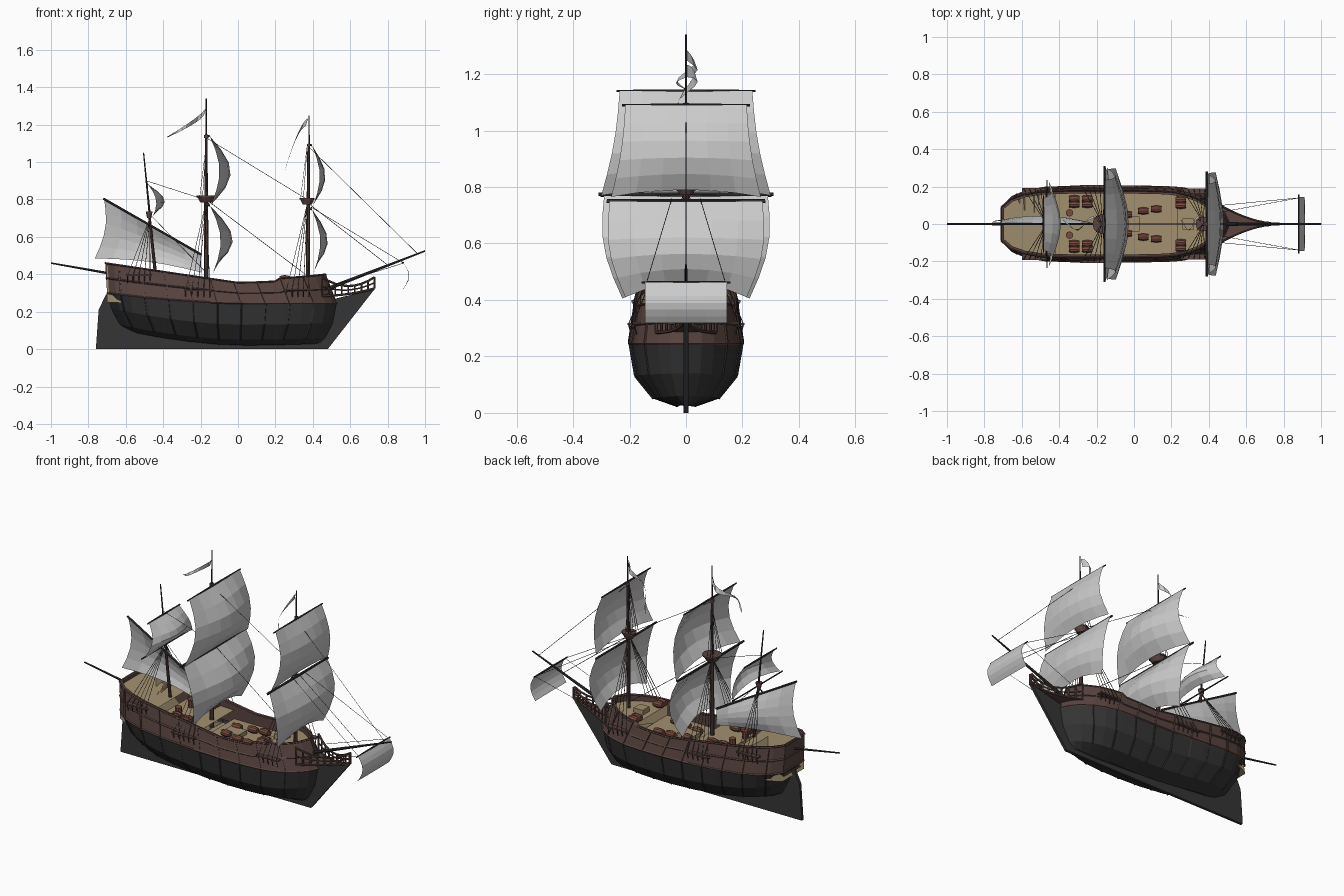
import bpy, bmesh, math
from mathutils import Vector

if "Cube" in bpy.data.objects:
    bpy.data.objects.remove(bpy.data.objects["Cube"])

def material(name, rgb):
    m = bpy.data.materials.new(name)
    m.diffuse_color = (*rgb, 1)
    m.use_nodes = True
    m.node_tree.nodes["Principled BSDF"].inputs["Base Color"].default_value = m.diffuse_color
    return m

BLACK = material("tarred_wood", (0.035, 0.035, 0.035))
BROWN = material("brown_wood", (0.10, 0.058, 0.05))
TAN = material("deck_wood", (0.36, 0.28, 0.16))
RED = material("barrel_wood", (0.19, 0.07, 0.05))
ROPE = material("rope", (0.05, 0.045, 0.04))
SAIL = material("canvas", (0.62, 0.62, 0.62))

def finish(name, bm, mat):
    bmesh.ops.recalc_face_normals(bm, faces=bm.faces)
    me = bpy.data.meshes.new(name)
    bm.to_mesh(me)
    bm.free()
    me.materials.append(mat)
    ob = bpy.data.objects.new(name, me)
    bpy.context.collection.objects.link(ob)
    return ob

def grid(name, rows, mat, closed=False, cap=False):
    bm = bmesh.new()
    vs = [[bm.verts.new(p) for p in r] for r in rows]
    n = len(rows[0])
    for a, b in zip(vs, vs[1:]):
        for i in range(n if closed else n - 1):
            j = (i + 1) % n
            bm.faces.new((a[i], a[j], b[j], b[i]))
    if cap:
        bm.faces.new(vs[0])
    return finish(name, bm, mat)

def rods(name, items, mat, n=8):
    """items: (start, end, radius[, end radius])"""
    bm = bmesh.new()
    for it in items:
        a, b = Vector(it[0]), Vector(it[1])
        d = b - a
        m = d.to_track_quat('Z', 'Y').to_matrix().to_4x4()
        m.translation = (a + b) / 2
        bmesh.ops.create_cone(bm, cap_ends=True, segments=n, radius1=it[2],
                              radius2=it[-1], depth=d.length, matrix=m)
    return finish(name, bm, mat)

def path(pts, r):
    return [(a, b, r) for a, b in zip(pts, pts[1:])]

def prism(name, pts, offset, mat):
    bm = bmesh.new()
    f = bm.faces.new([bm.verts.new(p) for p in pts])
    ext = bmesh.ops.extrude_face_region(bm, geom=[f])
    bmesh.ops.translate(bm, vec=offset, verts=[v for v in ext['geom'] if isinstance(v, bmesh.types.BMVert)])
    bmesh.ops.triangulate(bm, faces=[f for f in bm.faces if len(f.verts) > 4])
    return finish(name, bm, mat)

def boxes(name, items, mat):
    bm = bmesh.new()
    for c, s in items:
        vs = bmesh.ops.create_cube(bm, size=1)['verts']
        bmesh.ops.scale(bm, vec=s, verts=vs)
        bmesh.ops.translate(bm, vec=c, verts=vs)
    return finish(name, bm, mat)

# Hull lines: stern x, bow x, half width, stern width ratio, z at stern / middle / bow
LINES = [(-0.56, 0.44, 0.03, 0.1, 0.09, 0.02, 0.03), (-0.63, 0.47, 0.115, 0.1, 0.13, 0.05, 0.06),
         (-0.68, 0.51, 0.18, 0.25, 0.22, 0.13, 0.14), (-0.70, 0.53, 0.20, 0.48, 0.30, 0.245, 0.245),
         (-0.71, 0.47, 0.178, 0.5, 0.46, 0.355, 0.385)]
TS = [0, 0.04, 0.1, 0.18, 0.3, 0.45, 0.6, 0.7, 0.77, 0.79, 0.85, 0.9, 0.95, 0.98, 1]

def line_point(k, t):
    xs, xb, w, e, zs, zm, zb = LINES[k]
    if t < 0.35:
        y = e + (1 - e) * (1 - ((0.35 - t) / 0.35) ** 3.5) ** 0.7
    else:
        y = (1 - (max(0, t - 0.6) / 0.4) ** 3.5) ** 0.7
    z = zm + (zs - zm) * max(0, (0.6 - t) / 0.6) ** (1 if k == 4 else 1.8)
    z += (zb - zm) * (max(0, t - 0.55) / 0.45) ** 2
    if k == 4 and t > 0.78:
        z += 0.015
    return Vector((xs + (xb - xs) * t, y * w, z))

def hull_point(r, t, side=1):
    k = min(int(r), 3)
    p = line_point(k, t).lerp(line_point(k + 1, t), r - k)
    p.y *= side
    return p

def ring(r):
    return [hull_point(r, t) for t in TS] + [hull_point(r, t, -1) for t in TS[-2::-1]]

grid("lower_hull", [ring(k) for k in range(4)], BLACK, True, True)
top = ring(4)
inner = [Vector((-0.12 + (p.x + 0.12) * 0.975, p.y * 0.91, p.z)) for p in top]
grid("bulwark", [ring(3), ring(3.5), top, inner, [Vector((p.x, p.y, 0.27)) for p in inner]], BROWN, True)

# Keel, rudder and raked stem in one thin blade
blade = [(-0.76, 0), (0.48, 0), (0.73, 0.32), (0.52, 0.27), (0.3, 0.1), (-0.5, 0.12), (-0.66, 0.27),
         (-0.705, 0.295), (-0.745, 0.21)]
prism("keel_and_stem", [(x, -0.008, z) for x, z in blade], (0, 0.016, 0), BLACK)

# Wales and vertical riders on the hull sides
trim = []
for r in (3, 3.5, 4):
    pts = ring(r)
    trim += path(pts + pts[:1], 0.005)
for s in (1, -1):
    for i in range(9):
        t = 0.06 + i * 0.105
        trim += path([hull_point(r, t, s) for r in (3, 3.5, 4)], 0.006)
rods("wales_and_riders", trim, BROWN, 4)
rods("lower_riders", [seg for s in (1, -1) for i in range(9) for seg in
     path([hull_point(r, 0.06 + i * 0.105, s) for r in (1, 2, 3)], 0.004)], BLACK, 4)

# Decks: blocks whose outline follows the bulwark
def deck(name, x0, x1, z0, z1):
    side = []
    for i in range(9):
        x = x0 + (x1 - x0) * i / 8
        p = line_point(4, min(1, max(0, (x + 0.71) / 1.18)))
        side.append((x, p.y * 0.95, z0 + (z1 - z0) * i / 8))
    rows = []
    for f in (1, -1):
        rows.append([(x, y * f, z) for x, y, z in side])
    low = [[(x, y * f, 0.25) for x, y, z in side] for f in (-1, 1)]
    ob = grid(name, rows + low, TAN)
    bm = bmesh.new()
    bm.from_mesh(ob.data)
    bmesh.ops.holes_fill(bm, edges=[e for e in bm.edges if e.is_boundary], sides=0)
    bm.to_mesh(ob.data)
    bm.free()

deck("poop_deck", -0.70, -0.42, 0.445, 0.402)
deck("quarter_deck", -0.42, -0.14, 0.352, 0.345)
deck("waist_deck", -0.14, 0.23, 0.295, 0.295)
deck("forecastle_deck", 0.23, 0.455, 0.355, 0.365)

# Barrels, lying and upright
cargo = []
for s in (1, -1):
    for x, y, z in [(-0.32, 0.135, 0.37), (-0.32, 0.105, 0.37), (-0.25, 0.135, 0.367), (-0.25, 0.105, 0.367),
                    (0.05, 0.07, 0.317), (0.12, 0.08, 0.317), (0.25, 0.13, 0.375), (0.25, 0.1, 0.375), (-0.04, 0.05, 0.317)]:
        a, m, b = (x - 0.028, y * s, z), (x, y * s, z), (x + 0.028, y * s, z)
        cargo += [(a, m, 0.016, 0.021), (m, b, 0.021, 0.016)]
    cargo.append(((-0.345, 0.06 * s, 0.35), (-0.345, 0.06 * s, 0.395), 0.02))
rods("barrels", cargo, RED, 10)
boxes("hatch_covers", [((-0.02, 0, 0.305), (0.1, 0.08, 0.03)), ((0.29, 0, 0.37), (0.06, 0.06, 0.03))], TAN)

# Beak head: floor, curved rails and posts
def beak(s, h):
    pts = []
    for i in range(9):
        u = i / 8
        lo = 0.285 + 0.04 * u * u
        hi = 0.385 - 0.19 * u + 0.19 * u * u
        pts.append(Vector((0.45 + 0.28 * u, s * (0.006 + 0.1 * (1 - u) ** 1.6), lo + (hi - lo) * h)))
    return pts
rails = []
for s in (1, -1):
    lo, hi = beak(s, 0), beak(s, 1)
    rails += path(lo, 0.006) + path(hi, 0.006) + path(beak(s, 0.5), 0.004)
    rails += [(a, b, 0.005) for a, b in zip(lo, hi)]
rods("beak_rails", rails, BROWN, 6)
grid("beak_floor", [beak(1, 0), beak(-1, 0)], BROWN)

# Masts, bowsprit and stern spar
rods("masts", [((-0.17, 0, 0.3), (-0.17, 0, 0.82), 0.013, 0.011), ((-0.17, 0, 0.78), (-0.17, 0, 1.15), 0.010, 0.007),
               ((0.375, 0, 0.34), (0.375, 0, 0.8), 0.012, 0.01), ((0.375, 0, 0.78), (0.38, 0, 1.1), 0.009, 0.006),
               ((-0.44, 0, 0.39), (-0.475, 0, 0.72), 0.009, 0.007)], BROWN, 10)
rods("mast_poles", [((-0.17, 0, 1.12), (-0.17, 0, 1.34), 0.004, 0.003), ((0.38, 0, 1.08), (0.38, 0, 1.25), 0.004, 0.003),
                    ((-0.47, 0, 0.7), (-0.505, 0, 1.05), 0.006, 0.003)], BLACK, 8)
rods("bowsprit", [((0.42, 0, 0.30), (1.0, 0, 0.525), 0.011, 0.004)], BLACK, 8)
rods("stern_spar", [((-0.66, 0, 0.40), (-1.0, 0, 0.46), 0.007, 0.004)], BLACK, 8)

# Mast tops
tops = []
for x, z, r in [(-0.17, 0.785, 0.052), (0.37, 0.772, 0.04), (-0.475, 0.70, 0.018)]:
    tops += [((x, 0, z), (x, 0, z + 0.028), r * 0.6, r * 0.92), ((x, 0, z + 0.028), (x, 0, z + 0.036), r)]
tops += [((-0.17, 0, 1.13), (-0.17, 0, 1.145), 0.013), ((0.38, 0, 1.085), (0.38, 0, 1.097), 0.011)]
rods("mast_tops", tops, BROWN, 12)

# Square sails: name, top (x, z, half width), foot (x, z, half width), belly, leech curve, side swell, foot arch
yards = []
def square_sail(name, a, b, belly, edge, swell, arch, nu=6, nv=5):
    rows = []
    for j in range(nv + 1):
        v = j / nv
        row = []
        for i in range(nu + 1):
            s = 2 * i / nu - 1
            mid = math.cos(s * math.pi / 2)
            x = a[0] + (b[0] - a[0]) * v + edge * math.sin(math.pi * v) + (belly - edge) * mid * math.sin(math.pi * v * 0.85)
            w = a[2] + (b[2] - a[2]) * v + swell * math.sin(math.pi * v)
            row.append((x, s * w, a[1] + (b[1] - a[1]) * v + arch * (1 - s * s) * v * v))
        rows.append(row)
    grid(name, rows, SAIL)
    yards.extend([((a[0] - 0.004, 0, a[1]), (a[0] - 0.004, f * (a[2] + 0.012), a[1]), 0.006, 0.004) for f in (1, -1)])

square_sail("main_topsail", (-0.152, 1.14, 0.235), (-0.145, 0.77, 0.30), 0.11, 0.05, -0.012, 0.03)
square_sail("main_course", (-0.15, 0.768, 0.29), (-0.135, 0.405, 0.225), 0.115, 0.05, 0.033, 0.06)
square_sail("fore_topsail", (0.395, 1.09, 0.215), (0.40, 0.765, 0.265), 0.07, 0.04, -0.01, 0.025)
square_sail("fore_course", (0.395, 0.748, 0.27), (0.405, 0.41, 0.215), 0.08, 0.04, 0.03, 0.05)
square_sail("mizzen_topsail", (-0.48, 0.88, 0.14), (-0.455, 0.71, 0.225), 0.075, 0.03, -0.01, 0.025)
square_sail("spritsail", (0.885, 0.462, 0.145), (0.88, 0.318, 0.145), 0.033, 0.03, 0, 0, 4, 6)
yards += [((-0.158, -0.31, 0.775), (-0.158, 0.31, 0.775), 0.006), ((0.388, -0.28, 0.752), (0.388, 0.28, 0.752), 0.006),
          ((-0.465, -0.235, 0.71), (-0.465, 0.235, 0.71), 0.004), ((-0.72, 0, 0.805), (-0.195, 0, 0.505), 0.006)]
rods("yards", yards, BLACK, 6)

# Lateen sail on the mizzen
A, B, C, D = Vector((-0.715, 0, 0.8)), Vector((-0.2, 0, 0.505)), Vector((-0.765, 0, 0.485)), Vector((-0.195, 0, 0.41))
rows = []
for j in range(6):
    v = j / 5
    rows.append([A.lerp(B, i / 6).lerp(C.lerp(D, i / 6), v)
                 + Vector((0.03 * math.sin(math.pi * v) * (1 - i / 6),
                           0.045 * math.sin(math.pi * v * 0.8) * math.sin(math.pi * (0.15 + 0.85 * i / 6)),
                           0.02 * v * math.sin(math.pi * i / 6))) for i in range(7)])
grid("lateen_sail", rows, SAIL)

# Pennants: narrow waving ribbons
def pennant(name, x0, z0, dx, dz, power, width):
    rows = [[], []]
    for i in range(11):
        u = i / 10
        y = 0.03 * math.sin(u * 7)
        for row, h in zip(rows, (0, 1)):
            row.append((x0 + dx * u - h * 0.3 * width * (1 - u), y + h * 0.012 * math.sin(u * 9),
                        z0 + dz * u ** power - h * width * (1 - 0.9 * u)))
    grid(name, rows, SAIL)

pennant("main_pennant", -0.17, 1.29, -0.21, -0.155, 0.8, 0.04)
pennant("fore_pennant", 0.375, 1.235, -0.125, -0.28, 1.5, 0.045)

# Channels and rigging
channels, ropes = [], []
for s in (1, -1):
    for mx, mz, x0, x1, z, y in [(-0.17, 0.79, -0.28, -0.15, 0.315, 0.193), (0.37, 0.775, 0.26, 0.38, 0.318, 0.175),
                                 (-0.472, 0.7, -0.59, -0.47, 0.395, 0.178)]:
        channels.append((((x0 + x1) / 2, s * y, z), (x1 - x0 + 0.02, 0.03, 0.008)))
        for i in range(5):
            x = x0 + (x1 - x0) * i / 4
            ropes += [((mx, s * 0.008, mz), (x, s * (y + 0.01), z), 0.0016), ((x, s * (y + 0.01), z), (x, s * y, z - 0.04), 0.003)]
    ropes += [((0.39, 0.05 * s, 0.76), (0.885, 0.14 * s, 0.46), 0.0013), ((0.47, 0.1 * s, 0.33), (0.885, 0.14 * s, 0.46), 0.0013)]
    for x, z, w in [(-0.17, 0.79, 0.045), (0.37, 0.79, 0.035)]:
        ropes += [((x - d, s * w, z + 0.02), (x, 0, z + 0.3), 0.0014) for d in (0, 0.02, 0.035)]
ropes += [((-0.17, 0, 1.13), (0.37, 0, 0.8), 0.0013), ((-0.17, 0, 0.8), (0.36, 0, 0.4), 0.0015),
          ((0.38, 0, 1.08), (0.96, 0, 0.51), 0.0013), ((0.375, 0, 0.78), (0.8, 0, 0.45), 0.0015),
          ((-0.47, 0, 0.72), (-0.18, 0, 0.42), 0.0013), ((-0.49, 0, 0.9), (-0.18, 0, 0.8), 0.0013)]
boxes("channels", channels, BROWN)
rods("rigging", ropes, ROPE, 4)
